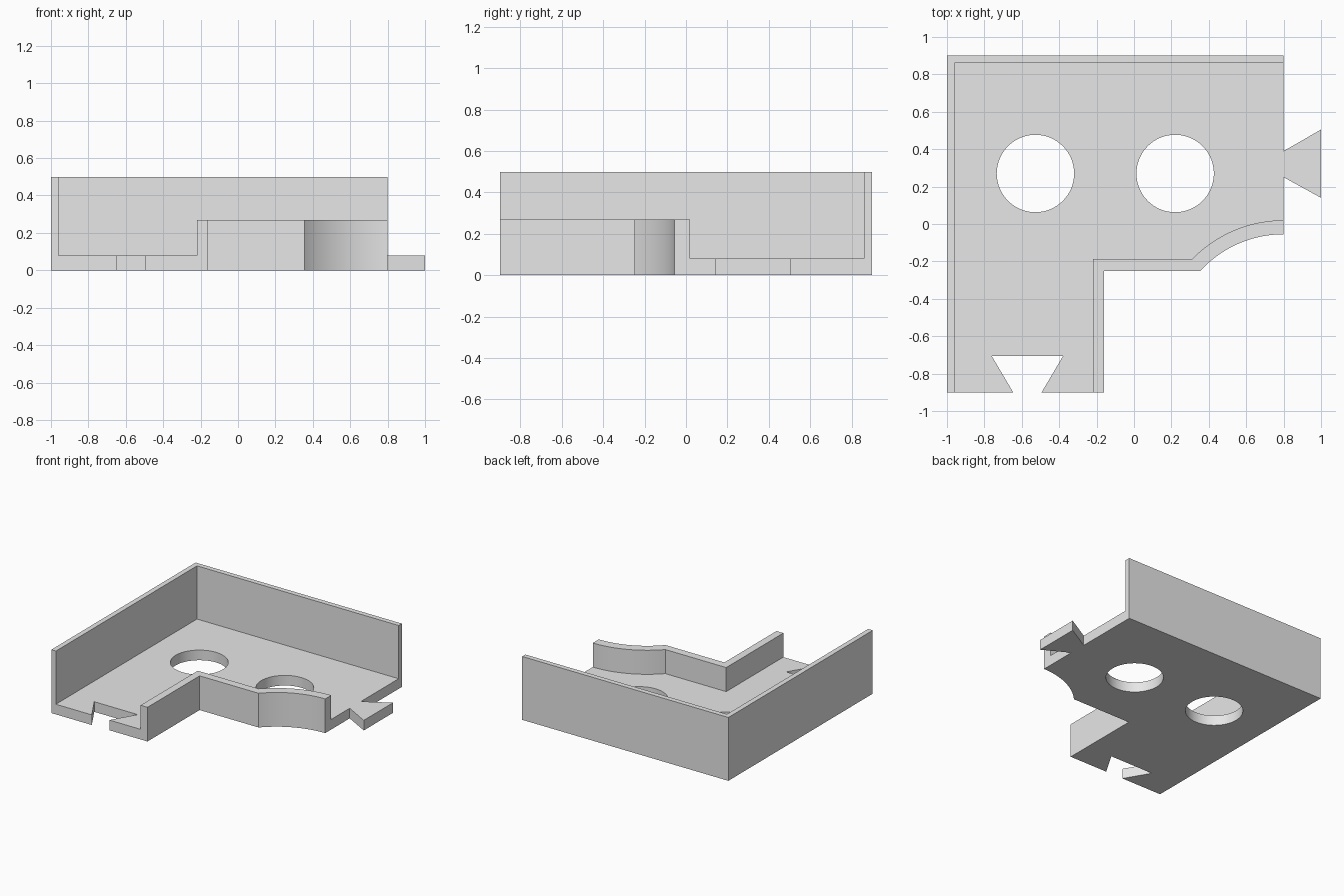
import bpy
import bmesh
import math

cube = bpy.data.objects.get("Cube")
if cube:
    bpy.data.objects.remove(cube, do_unlink=True)

FLOOR, LOW, HIGH = 0.08, 0.27, 0.5
LEFT, RIGHT, BACK, FRONT = -1.0, 0.8, 0.9, -0.9
ARC_Y = -0.66

grey = bpy.data.materials.new("light grey")
grey.use_nodes = True
grey.diffuse_color = (0.8, 0.8, 0.8, 1)
grey.node_tree.nodes["Principled BSDF"].inputs["Base Color"].default_value = (0.8, 0.8, 0.8, 1)


def prism(name, outline, bottom, top):
    """Extrude a flat outline from bottom to top."""
    bm = bmesh.new()
    face = bm.faces.new([bm.verts.new((x, y, bottom)) for x, y in outline])
    grown = bmesh.ops.extrude_face_region(bm, geom=[face])["geom"]
    bmesh.ops.translate(bm, vec=(0, 0, top - bottom),
                        verts=[v for v in grown if isinstance(v, bmesh.types.BMVert)])
    bmesh.ops.recalc_face_normals(bm, faces=bm.faces)
    mesh = bpy.data.meshes.new(name)
    bm.to_mesh(mesh)
    bm.free()
    mesh.materials.append(grey)
    obj = bpy.data.objects.new(name, mesh)
    bpy.context.collection.objects.link(obj)
    return obj


def combine(body, part, operation):
    """Merge or cut a part, then drop the helper."""
    part.hide_render = True
    mod = body.modifiers.new(part.name, "BOOLEAN")
    mod.operation = operation
    mod.solver = "EXACT"
    mod.object = part
    bpy.context.view_layer.objects.active = body
    bpy.ops.object.modifier_apply(modifier=mod.name)
    bpy.data.objects.remove(part, do_unlink=True)


def circle(cx, cy, r, n=64):
    return [(cx + r * math.cos(math.tau * i / n), cy + r * math.sin(math.tau * i / n))
            for i in range(n)]


def inner_edge(x, y, r, steps=24):
    """Stepped edge: front end, inside corner, then the concave arc to the right side."""
    start = math.pi - math.asin((y - ARC_Y) / r)
    angles = [start + (math.pi / 2 - start) * i / steps for i in range(steps + 1)]
    return [(x, FRONT), (x, y)] + [(RIGHT + r * math.cos(a), ARC_Y + r * math.sin(a))
                                   for a in angles]


outer = inner_edge(-0.16, -0.25, 0.605)
inner = inner_edge(-0.22, -0.187, 0.68)

# Floor plate with its dovetail tab on the right side
tab = [(RIGHT, 0.25), (1.0, 0.14), (1.0, 0.505), (RIGHT, 0.39)]
tray = prism("tray", [(LEFT, FRONT)] + outer + tab + [(RIGHT, BACK), (LEFT, BACK)], 0, FLOOR)

# Tall wall along the left and back, low wall along the stepped edge
t = 0.04
tall = [(LEFT, FRONT), (LEFT + t, FRONT), (LEFT + t, BACK - t),
        (RIGHT, BACK - t), (RIGHT, BACK), (LEFT, BACK)]
combine(tray, prism("tall_wall", tall, 0, HIGH), "UNION")
combine(tray, prism("low_wall", outer + inner[::-1], 0, LOW), "UNION")

# Round holes and the dovetail socket in the front edge
for x in (-0.527, 0.22):
    combine(tray, prism("hole_cutter", circle(x, 0.27, 0.207), -0.1, 0.2), "DIFFERENCE")
slope = 0.59
socket = [(-0.76, -0.707), (-0.38, -0.707),
          (-0.38 - slope * 0.293, -1.0), (-0.76 + slope * 0.293, -1.0)]
combine(tray, prism("socket_cutter", socket, -0.1, 0.2), "DIFFERENCE")

bpy.ops.object.select_all(action="DESELECT")
tray.select_set(True)
bpy.context.view_layer.objects.active = tray
bpy.ops.object.shade_smooth_by_angle(angle=math.radians(30))
